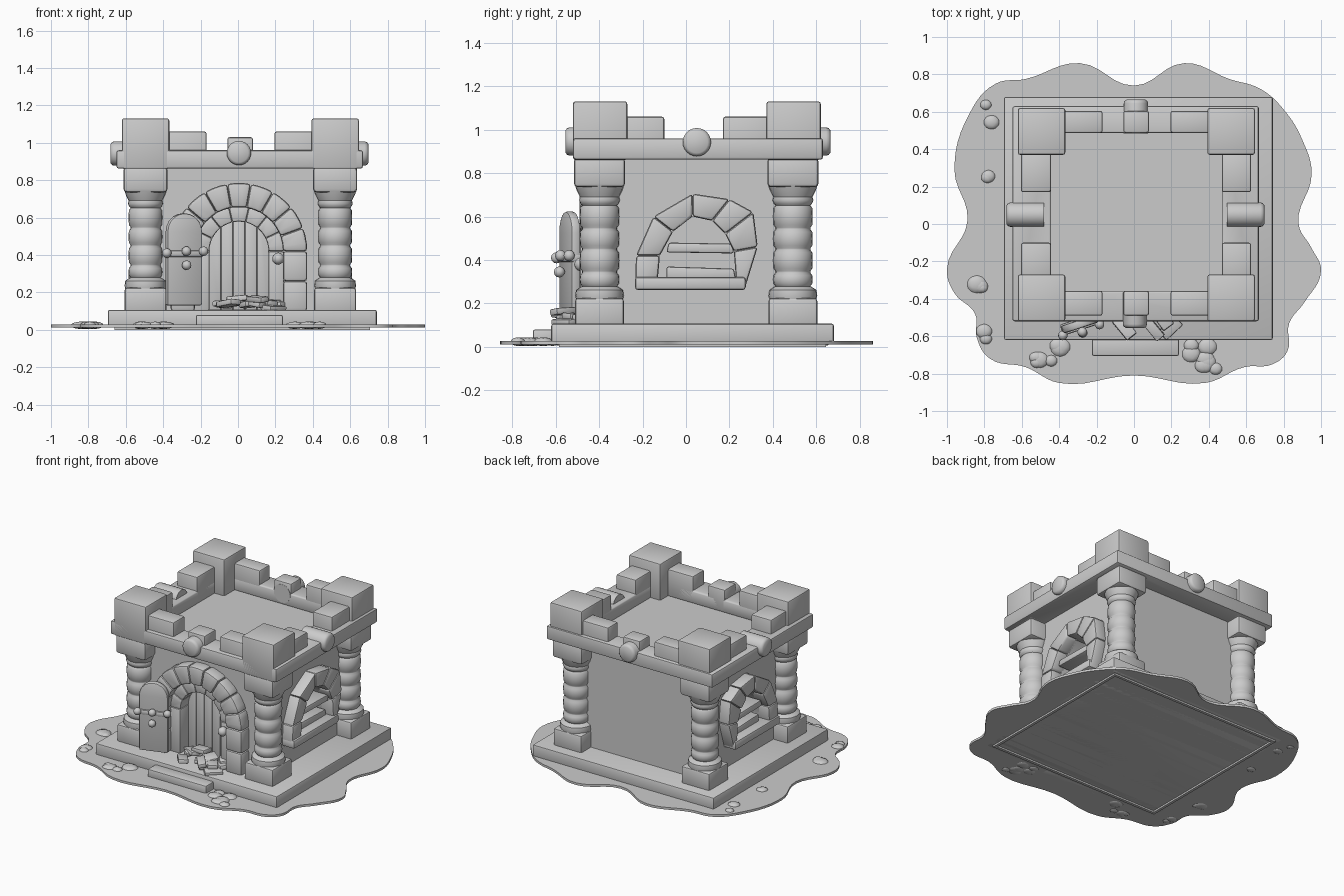
import bpy, bmesh, math, random
from mathutils import Vector

if "Cube" in bpy.data.objects:
    bpy.data.objects.remove(bpy.data.objects["Cube"])
random.seed(4)
CX, CY = 0.0125, 0.047          # centre of the building on its plot


def make(name, bm, bevel=0.0, seg=2):
    bmesh.ops.recalc_face_normals(bm, faces=bm.faces[:])
    me = bpy.data.meshes.new(name)
    bm.to_mesh(me)
    bm.free()
    ob = bpy.data.objects.new(name, me)
    bpy.context.collection.objects.link(ob)
    if bevel:
        m = ob.modifiers.new("Bevel", 'BEVEL')
        m.width, m.segments, m.angle_limit = bevel, seg, math.radians(35)
    return ob


def box(name, x0, x1, y0, y1, z0, z1, bevel=0.01):
    bm = bmesh.new()
    bmesh.ops.create_cube(bm, size=1)
    for v in bm.verts:
        v.co = (x0 + (v.co.x + .5) * (x1 - x0), y0 + (v.co.y + .5) * (y1 - y0),
                z0 + (v.co.z + .5) * (z1 - z0))
    return make(name, bm, bevel)


def prism(name, pts, d0, d1, axis='y', bevel=0.01):
    """Extrude a (u, z) outline along y or x."""
    bm = bmesh.new()
    at = (lambda u, d, z: (u, d, z)) if axis == 'y' else (lambda u, d, z: (d, u, z))
    a = [bm.verts.new(at(u, d0, z)) for u, z in pts]
    b = [bm.verts.new(at(u, d1, z)) for u, z in pts]
    bm.faces.new(a)
    bm.faces.new(b)
    for i in range(len(a)):
        j = (i + 1) % len(a)
        bm.faces.new((a[i], a[j], b[j], b[i]))
    return make(name, bm, bevel)


def lathe(name, profile, loc, sides=24, rot=(0, 0, 0)):
    bm = bmesh.new()
    rings = [[bm.verts.new((r * math.cos(2 * math.pi * k / sides), r * math.sin(2 * math.pi * k / sides), z))
              for k in range(sides)] for r, z in profile]
    for p, q in zip(rings, rings[1:]):
        for k in range(sides):
            n = (k + 1) % sides
            bm.faces.new((p[k], p[n], q[n], q[k]))
    bm.faces.new(rings[0])
    bm.faces.new(rings[-1])
    ob = make(name, bm)
    ob.location, ob.rotation_euler = loc, rot
    return ob


def blob(name, loc, scale):
    bm = bmesh.new()
    bmesh.ops.create_icosphere(bm, subdivisions=2, radius=1)
    for v in bm.verts:
        v.co = Vector([c * s for c, s in zip(v.co, scale)]) + Vector(loc)
    return make(name, bm)


def arch(r, cx, cz, bottom, n=16):
    return ([(cx + r, bottom)] + [(cx + r * math.cos(math.pi * i / n), cz + r * math.sin(math.pi * i / n))
            for i in range(n + 1)] + [(cx - r, bottom)])


def cut(target, cutter):
    cutter.hide_render = True
    cutters.append(cutter)
    m = target.modifiers.new("Cut", 'BOOLEAN')
    m.object, m.operation, m.solver = cutter, 'DIFFERENCE', 'EXACT'


cutters = []

# wavy ground patch
outline = [(-.74, .75), (-.58, .775), (-.29, .86), (0, .74), (.27, .86), (.51, .775), (.68, .72), (.81, .60),
           (.90, .45), (.95, .27), (.88, 0), (.95, -.13), (1, -.25), (.91, -.42), (.83, -.53), (.82, -.68),
           (.74, -.75), (.59, -.765), (.38, -.85), (0, -.81), (-.4, -.85), (-.58, -.765), (-.77, -.72),
           (-.84, -.61), (-.85, -.48), (-.96, -.37), (-1, -.24), (-.89, .02), (-.96, .29), (-.88, .59)]
cu = bpy.data.curves.new("ground", 'CURVE')
cu.dimensions, cu.fill_mode, cu.extrude = '2D', 'BOTH', 0.008
sp = cu.splines.new('BEZIER')
sp.bezier_points.add(len(outline) - 1)
sp.use_cyclic_u, sp.resolution_u = True, 6
for p, (x, y) in zip(sp.bezier_points, outline):
    p.co = (x, y, 0)
    p.handle_left_type = p.handle_right_type = 'AUTO'
ground = bpy.data.objects.new("ground", cu)
ground.location.z = 0.02
bpy.context.collection.objects.link(ground)

# pebbles and turf bumps on the ground
for cx, cy, n, s in [(-.45, -.70, 8, .05), (.38, -.71, 8, .05), (-.82, -.31, 3, .05), (-.79, .28, 2, .05),
                     (-.78, .60, 2, .05), (-.79, -.55, 2, .05)]:
    for i in range(n):
        k = s * random.uniform(.6, 1.1)
        blob("ground_bump", (cx + random.uniform(-.09, .09) * n / 8, cy + random.uniform(-.07, .07), .024),
             (k, k * .9, .02))

# plinth, its underside rim and the front step
box("plinth", -.695, .742, -.62, .68, .012, .107)
foot = box("plinth_foot", -.66, .705, -.585, .645, 0, .02, 0)
cut(foot, box("foot_cutter", -.64, .685, -.565, .625, -.1, .012, 0))
box("front_step", -.225, .24, -.705, -.60, .012, .08)

# wall block with a door recess and two window recesses
outer = [(-.235, .265), (-.23, .42), (-.15, .60), (.03, .705), (.20, .68), (.31, .62), (.33, .46), (.27, .265)]
inner = [(-.13, .31), (-.12, .42), (-.06, .53), (.03, .60), (.12, .58), (.18, .52), (.22, .44), (.23, .31)]
walls = box("walls", CX - .505, CX + .505, -.405, .495, .09, .87, 0)
cut(walls, prism("door_cutter", arch(.236, .005, .42, .108), -.6, -.29, 'y', 0))
for s in (-1, 1):
    cut(walls, prism("window_cutter", inner, CX + s * .38, CX + s * .7, 'x', 0))

# pillars: square foot, turned shaft of stacked drums, square capital
shaft = [(.105, .21), (.112, .235), (.108, .262), (.088, .275)]
joints = [.275, .345, .45, .545, .655]
for a, b in zip(joints, joints[1:]):
    shaft += [(.080, a + .004), (.089, a + .016), (.091, (a + b) / 2), (.089, b - .016), (.080, b - .004)]
shaft += [(.088, .66), (.094, .675), (.09, .69), (.105, .72), (.115, .75)]
for px in (CX - .507, CX + .507):
    for py in (CY - .445, CY + .445):
        lathe("pillar_shaft", shaft, (px, py, 0))
        box("pillar_foot", px - .112, px + .112, py - .112, py + .112, .09, .225, .014)
        box("pillar_capital", px - .118, px + .118, py - .118, py + .118, .735, .87, .018)
        # tall corner merlon
        box("corner_merlon", px - .127, px + .127, py - .122, py + .128, .86, 1.13, .012)

# cornice and parapet ring
cornice = box("cornice", -.65, .668, -.52, .63, .862, .96, 0)
cut(cornice, box("roof_cutter", -.444, .47, -.358, .487, .5, 1.5, 0))
m = cornice.modifiers.new("Bevel", 'BEVEL')
m.width, m.segments = .012, 2

# low merlons on all four sides, centre merlons front and back
for y0, y1 in ((-.49, -.358), (.487, .605)):
    for x0, x1 in ((-.42, -.168), (.195, .42)):
        box("low_merlon", x0, x1, y0, y1, .87, 1.06, .012)
    box("centre_merlon", -.057, .08, y0, y1, .87, 1.03, .012)
for x0, x1 in ((-.605, -.444), (.47, .626)):
    for y0, y1 in ((-.31, -.10), (.17, .38)):
        box("low_merlon", x0, x1, y0, y1, .87, 1.06, .012)

# round beam ends poking out of the parapet
for name, loc, rot, ln in [("front_beam", (.005, -.555, .945), (-math.pi / 2, 0, 0), .19),
                           ("back_beam", (.01, .665, .945), (math.pi / 2, 0, 0), .18),
                           ("left_beam", (-.682, .05, .942), (0, math.pi / 2, 0), .20),
                           ("right_beam", (.697, .05, .942), (0, -math.pi / 2, 0), .20)]:
    lathe(name, [(.05, 0), (.061, .008), (.065, .02), (.065, ln)], loc, 24, rot)

# door arch: outer voussoirs with legs, inner frame ring
def arch_stones(name, r0, r1, n, d0, d1, legs, bevel):
    for i in range(n):
        t = [math.pi * (i + k / 3) / n for k in range(4)]
        pol = lambda r, a: (.005 + r * math.cos(a), .42 + r * math.sin(a))
        prism(name, [pol(r1, a) for a in t] + [pol(r0, a) for a in reversed(t)], d0, d1, 'y', bevel)
    for s in (-1, 1):
        for z0, z1 in zip(legs, legs[1:]):
            box(name, *sorted((.005 + s * r0, .005 + s * r1)), d0, d1, z0, z1, bevel)


arch_stones("door_arch_stone", .235, .365, 9, -.49, -.39, (.10, .26, .42), .016)
arch_stones("door_frame_stone", .158, .24, 7, -.435, -.28, (.10, .42), .01)

# closed door made of planks following the arch
for i in range(5):
    a, b = -.16 + i * .064, -.16 + (i + 1) * .064
    top = [.42 + math.sqrt(max(0, .165 ** 2 - u * u)) for u in (a, (a + b) / 2, b)]
    prism("door_plank", [(.005 + a, .1), (.005 + b, .1), (.005 + b, top[2]), (.005 + (a + b) / 2, top[1]),
                         (.005 + a, top[0])], -.345, -.28, 'y', .007)
blob("arch_knob", (.215, -.48, .38), (.033, .035, .033))

# open shutter leaf leaning left of the doorway
tilt = math.radians(18)
spot = Vector((-.29, -.535, 0))
for name, pts, d0, d1 in [("open_leaf", arch(.098, 0, .525, .13, 10), -.022, .022),
                          ("leaf_strap", [(-.103, .39), (.103, .39), (.103, .425), (-.103, .425)], -.032, .03)]:
    ob = prism(name, pts, d0, d1, 'y', .01)
    ob.location, ob.rotation_euler.z = spot, tilt
for u, d, z in [(-.105, -.03, .41), (0, -.045, .42), (0, -.05, .345), (.10, -.035, .42)]:
    blob("leaf_stud", (spot.x + u * math.cos(tilt) - d * math.sin(tilt),
                       spot.y + u * math.sin(tilt) + d * math.cos(tilt), z), (.026, .026, .026))

# flagstone rubble at the threshold
for i in range(16):
    h = random.uniform(.115, .15)
    x, y = random.uniform(-.17, .24), random.uniform(-.57, -.40)
    w, d = random.uniform(.04, .065), random.uniform(.025, .045)
    ob = box("threshold_stone", -w, w, -d, d, -.015, .015, .007)
    ob.location = (x, y, h + max(0, .03 - abs(x - .03) * .2))
    ob.rotation_euler = (random.uniform(-.15, .15), random.uniform(-.15, .15), random.uniform(-1, 1))

# side windows: frame stones, sill, lintel bar and lower block
for s in (-1, 1):
    X = lambda d: CX + s * d
    for i in range(len(outer) - 1):
        prism("window_frame_stone", [outer[i], outer[i + 1], inner[i + 1], inner[i]], X(.48), X(.585), 'x', .014)
    prism("window_sill", [(-.235, .262), (.275, .262), (.275, .322), (-.235, .322)], X(.48), X(.598), 'x', .014)
    prism("window_bar", [(-.09, .435), (.22, .43), (.215, .475), (-.08, .48)], X(.40), X(.555), 'x', .01)
    prism("window_block", [(-.09, .31), (.23, .31), (.22, .36), (-.09, .37)], X(.37), X(.53), 'x', .01)

# apply modifiers, drop the cutters, shade
bpy.context.view_layer.update()
parts = [o for o in bpy.data.objects if o not in cutters]
for o in bpy.data.objects:
    o.select_set(o in parts)
bpy.context.view_layer.objects.active = parts[0]
bpy.ops.object.convert(target='MESH')
for c in cutters:
    bpy.data.objects.remove(c)
bpy.ops.object.shade_smooth_by_angle(angle=math.radians(40))
